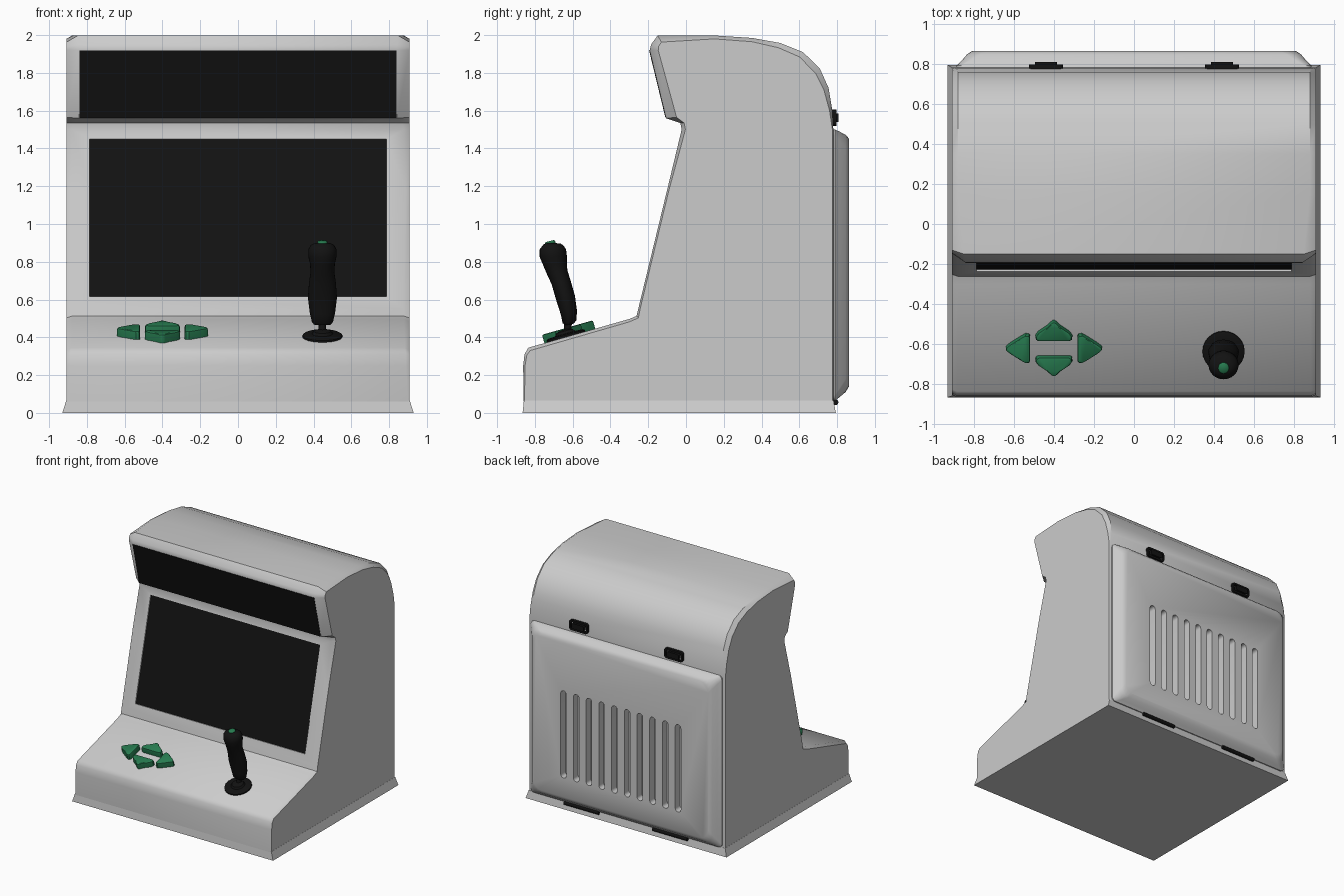
import bpy, bmesh
from math import sin, cos, pi, atan2, hypot, radians

if "Cube" in bpy.data.objects:
    bpy.data.objects.remove(bpy.data.objects["Cube"])


def material(name, col):
    m = bpy.data.materials.new(name)
    m.diffuse_color = col
    m.use_nodes = True
    m.node_tree.nodes["Principled BSDF"].inputs["Base Color"].default_value = m.diffuse_color
    return m


BLACK = material("black_plastic", (0.006, 0.006, 0.006, 1))
GREEN = material("green_plastic", (0.02, 0.2, 0.08, 1))


def shade(ob, angle=35):
    bpy.ops.object.select_all(action='DESELECT')
    bpy.context.view_layer.objects.active = ob
    ob.select_set(True)
    bpy.ops.object.shade_smooth_by_angle(angle=radians(angle))


def loft(name, parts, mat=None, cap=True, angle=35):
    """Skin each part (a list of equally sized point rings) into one object."""
    bm = bmesh.new()
    for rings in parts:
        vs = [[bm.verts.new(p) for p in r] for r in rings]
        n = len(vs[0])
        for a, b in zip(vs, vs[1:]):
            for i in range(n):
                j = (i + 1) % n
                bm.faces.new((a[i], a[j], b[j], b[i]))
        if cap:
            bm.faces.new(vs[0][::-1])
            bm.faces.new(vs[-1])
    bmesh.ops.recalc_face_normals(bm, faces=bm.faces)
    me = bpy.data.meshes.new(name)
    bm.to_mesh(me)
    bm.free()
    ob = bpy.data.objects.new(name, me)
    bpy.context.collection.objects.link(ob)
    if mat:
        me.materials.append(mat)
    shade(ob, angle)
    return ob


def cut(ob, cutter):
    mod = ob.modifiers.new("cut", 'BOOLEAN')
    mod.operation = 'DIFFERENCE'
    mod.solver = 'EXACT'
    mod.object = cutter
    bpy.context.view_layer.objects.active = ob
    bpy.ops.object.modifier_apply(modifier=mod.name)
    bpy.data.objects.remove(cutter)
    shade(ob)


def round_rect(y, cx, hw, z0, z1, r, k=5):
    """Rounded rectangle ring in the xz plane at depth y."""
    pts = []
    for q, (sx, z) in enumerate(((1, z1 - r), (-1, z1 - r), (-1, z0 + r), (1, z0 + r))):
        for i in range(k):
            a = pi / 2 * (q + i / (k - 1))
            pts.append((cx + sx * (hw - r) + r * cos(a), y, z + r * sin(a)))
    return pts


def slab(name, p0, p1, hw, back, front, mat=None):
    """Slanted panel between two profile points (y, z), offset along its normal."""
    dy, dz = p1[0] - p0[0], p1[1] - p0[1]
    d = hypot(dy, dz)
    ny, nz = -dz / d, dy / d
    ring = lambda h: [(x, p[0] + ny * h, p[1] + nz * h)
                      for x, p in ((-hw, p0), (hw, p0), (hw, p1), (-hw, p1))]
    return loft(name, [[ring(back), ring(front)]], mat)


# Cabinet: y, z of the profile, then shift (dy, dz) and width of the side chamfer
PROFILE = [
    (-.86, .06, .005, 0, .01), (-.862, .25, .01, 0, .02), (-.855, .31, .012, -.005, .02),
    (-.835, .345, .01, -.015, .025), (-.30, .497, 0, -.015, .03), (-.262, .513, .01, -.01, .03),
    (-.253, .55, .01, 0, .03), (-.10, 1.18, .01, 0, .02), (-.023, 1.50, .02, 0, .03),
    (-.03, 1.535, .02, 0, .04), (-.105, 1.56, .055, .005, .065), (-.192, 1.92, .045, 0, .065),
    (-.185, 1.95, .04, -.01, .065), (-.15, 1.998, .02, -.035, .06), (.15, 1.998, 0, -.018, .03),
    (.35, 1.985, 0, -.02, .03), (.5, 1.958, -.01, -.025, .03), (.62, 1.91, -.02, -.025, .03),
    (.71, 1.82, -.025, -.02, .03), (.755, 1.72, -.025, -.01, .03), (.775, 1.6, -.015, 0, .025),
    (.78, 1.5, -.005, 0, .01), (.78, .06, -.005, 0, .01)]
W = .908
outer = lambda s: [(s * W, y + dy, z + dz) for y, z, dy, dz, w in PROFILE]
inner = lambda s: [(s * (W - w), y, z) for y, z, dy, dz, w in PROFILE]
cabinet = loft("cabinet", [[outer(-1), inner(-1), inner(1), outer(1)]])

# Recessed screen and flush marquee
S0, S1 = (-.2375, .615), (-.036, 1.45)
cut(cabinet, slab("screen_cutter", S0, S1, .785, -.012, .03))
slab("screen", S0, S1, .785, -.03, -.010, BLACK)
slab("marquee", (-.106, 1.563), (-.192, 1.918), .84, -.01, .003, BLACK)

# Flared foot
foot = lambda z, x, y0, y1: [(-x, y0, z), (x, y0, z), (x, y1, z), (-x, y1, z)]
loft("foot_skirt", [[foot(0, .93, -.865, .793), foot(.066, W + .001, -.858, .781)]])

# Rear door with ventilation slots
door = loft("rear_door", [[round_rect(y, 0, w, z0, z1, r) for y, w, z0, z1, r in (
    (.76, .885, .065, 1.5, .03), (.79, .885, .065, 1.5, .03), (.815, .86, .085, 1.488, .05),
    (.845, .835, .11, 1.472, .07), (.863, .81, .14, 1.452, .08))]])
cut(door, loft("slot_cutter", [[round_rect(y, -.53 + i * 1.06 / 9, .026, .30, 1.03, .025)
                                for y in (.80, .9)] for i in range(10)]))

# Latches above the door, hinges below it
for side, sx in (("left", -1), ("right", 1)):
    x = .44 * sx
    o = lambda y: round_rect(y, x, .085, 1.52, 1.605, .02)
    n = lambda y: round_rect(y, x, .07, 1.535, 1.59, .012)
    loft("latch_frame_" + side, [[o(.765), o(.797), n(.797), n(.765)]], BLACK, cap=False)
    loft("latch_catch_" + side, [[round_rect(.765, x, .055, 1.54, 1.585, .01),
                                  round_rect(.808, x, .055, 1.54, 1.585, .01)]], BLACK)
    loft("hinge_" + side, [[[(hx, .792 + .015 * cos(i * pi / 6), .056 + .015 * sin(i * pi / 6))
                             for i in range(12)] for hx in (sx * .41 - .16, sx * .41 + .16)]], BLACK)

# Control panel frame: x across, s up the slope, h out of the surface
TILT = atan2(.152, .535)


def on_panel(x, y, s, h):
    z = .345 + (y + .835) * .284
    return (x, y + s * cos(TILT) - h * sin(TILT), z + s * sin(TILT) + h * cos(TILT))


# Direction buttons
for k, name in enumerate(("right", "up", "left", "down")):
    i, o, w = ((.118, .24, .073), (.042, .14, .092))[k % 2]
    half = [(i, w * .85), (i + .006, w * .97), (i + .022, w), (i + .042, w * .85),
            (o - .025, w * .36), (o - .008, w * .18), (o, w * .06)]
    shape = half + [(r, -t) for r, t in half[::-1]]
    c, s = cos(k * pi / 2), sin(k * pi / 2)
    mid = (i + o) / 2

    def ring(h, f):
        pts = [(mid + (r - mid) * f, t * f) for r, t in shape]
        return [on_panel(-.40 + r * c - t * s, -.615, r * s + t * c, h) for r, t in pts]
    loft("button_" + name, [[ring(-.01, 1), ring(.034, 1), ring(.043, .95), ring(.046, .86)]], GREEN)

# Joystick
N = 24
ANG = [2 * pi * i / N for i in range(N)]
JX, JY = .447, -.635
loft("joystick_base", [[[on_panel(JX + r * cos(a), JY, r * sin(a), h) for a in ANG]
                        for r, h in ((.105, -.01), (.105, .01), (.095, .016), (.055, .018),
                                     (.045, .032), (.022, .04))]], BLACK)


def tube(name, rings, mat):
    """Upright tube: rings of y, z, x radius, y radius, lean."""
    loft(name, [[[(JX + rx * cos(a), y + ry * sin(a), z + l * ry * sin(a)) for a in ANG]
                 for y, z, rx, ry, l in rings]], mat, angle=50)


tube("joystick_shaft", [(-.63, .40, .02, .02, 0), (-.622, .50, .02, .02, 0)], BLACK)
tube("joystick_grip", [
    (-.617, .468, .045, .022, .2), (-.617, .482, .056, .036, .2), (-.62, .53, .067, .043, .2),
    (-.638, .61, .077, .05, .2), (-.661, .69, .071, .05, .2), (-.682, .745, .063, .054, .2),
    (-.694, .79, .066, .063, .1), (-.703, .83, .075, .072, .05), (-.705, .865, .075, .07, 0),
    (-.702, .888, .062, .054, -.05), (-.70, .899, .04, .036, -.05)], BLACK)
tube("joystick_button", [(-.715, .88, .027, .027, .25), (-.72, .904, .027, .027, .25),
                         (-.721, .91, .021, .021, .25)], GREEN)
